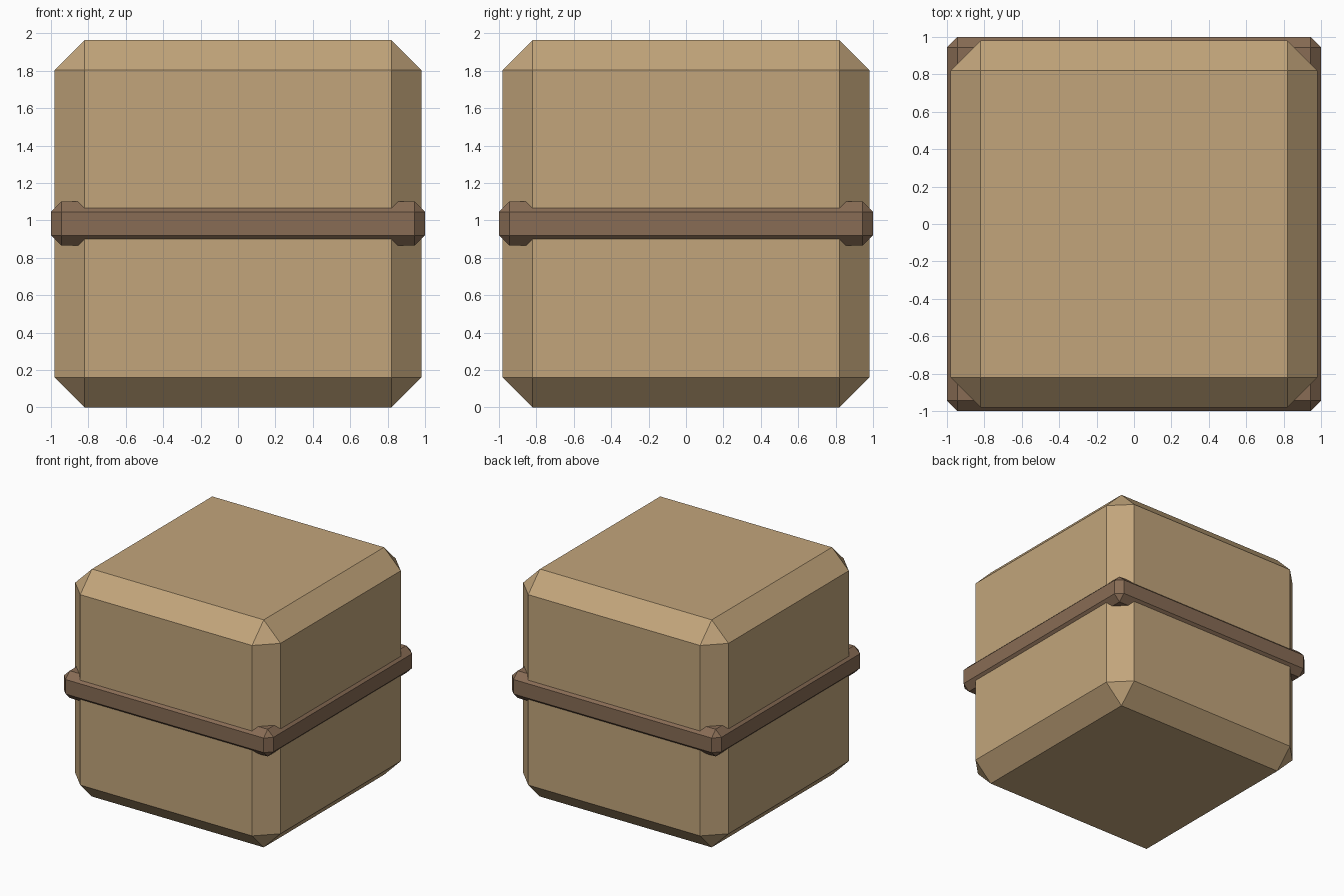
import bpy
import bmesh
from mathutils import Matrix

if "Cube" in bpy.data.objects:
    bpy.data.objects.remove(bpy.data.objects["Cube"])


def material(name, rgb):
    m = bpy.data.materials.new(name)
    m.diffuse_color = (*rgb, 1.0)
    m.use_nodes = True
    m.node_tree.nodes["Principled BSDF"].inputs["Base Color"].default_value = m.diffuse_color
    return m


def chamfered_block(name, half, z0, z1, chamfer, mat):
    """Square block with every edge cut by a single flat chamfer."""
    bm = bmesh.new()
    bmesh.ops.create_cube(
        bm, size=1.0,
        matrix=Matrix.Translation((0, 0, (z0 + z1) / 2))
        @ Matrix.Diagonal((2 * half, 2 * half, z1 - z0, 1)))
    bmesh.ops.bevel(bm, geom=bm.edges[:], offset=chamfer, offset_type='OFFSET',
                    segments=1, profile=0.5, affect='EDGES')
    bmesh.ops.recalc_face_normals(bm, faces=bm.faces[:])
    mesh = bpy.data.meshes.new(name)
    bm.to_mesh(mesh)
    bm.free()
    mesh.materials.append(mat)
    obj = bpy.data.objects.new(name, mesh)
    bpy.context.collection.objects.link(obj)
    return obj


tan = material("tan", (0.54, 0.375, 0.198))
brown = material("dark brown", (0.246, 0.150, 0.090))

# Main body of the box
chamfered_block("box_body", 0.98, 0.0, 1.963, 0.16, tan)

# Strap around the middle, standing proud at the chamfered corners
chamfered_block("middle_strap", 1.0, 0.865, 1.10, 0.055, brown)
